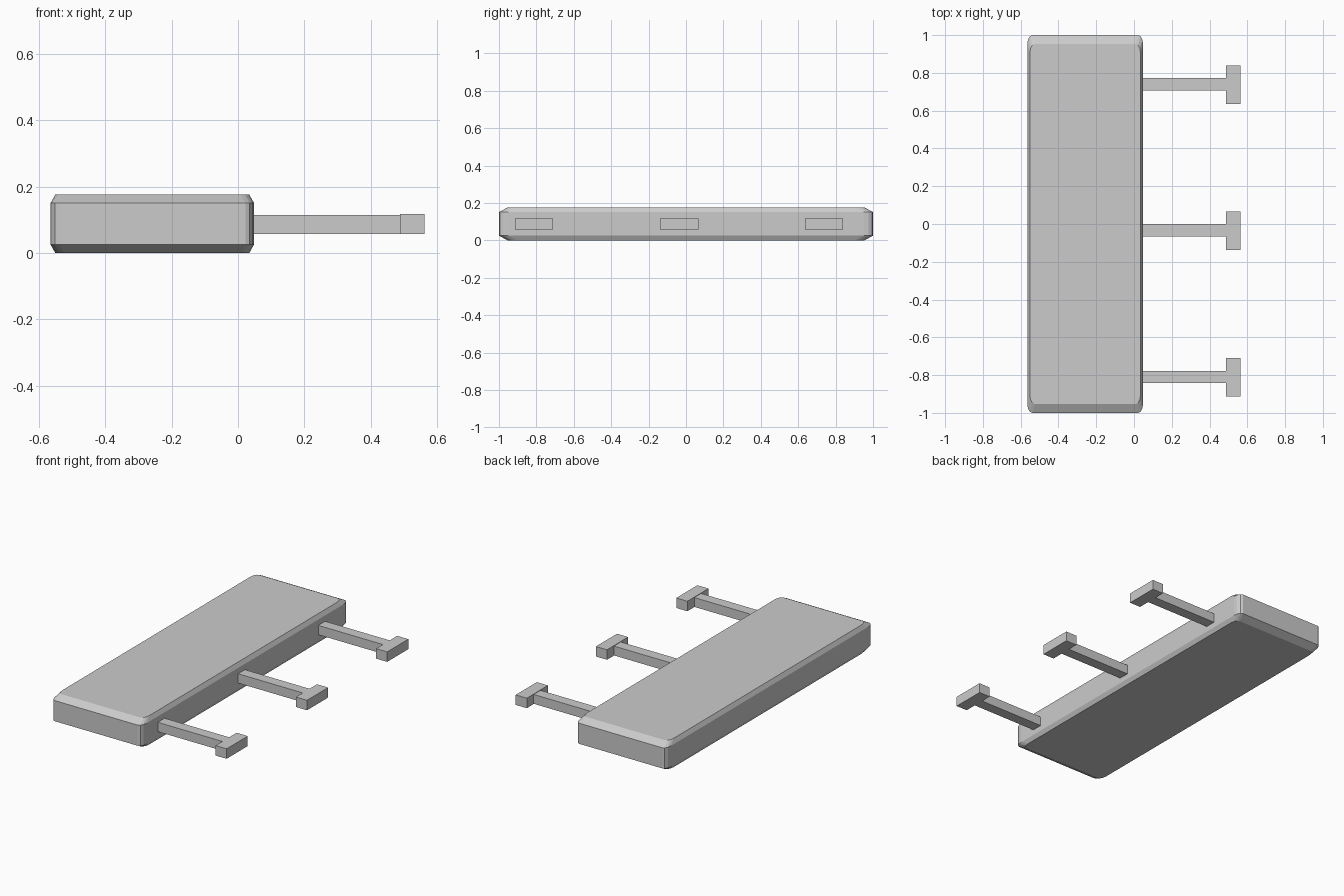
import bpy, bmesh, math

if "Cube" in bpy.data.objects:
    bpy.data.objects.remove(bpy.data.objects["Cube"])

CX, HX, HY, H = -0.2585, 0.3065, 1.0, 0.176


def finish(name, bm):
    bmesh.ops.recalc_face_normals(bm, faces=bm.faces)
    mesh = bpy.data.meshes.new(name)
    bm.to_mesh(mesh)
    bm.free()
    obj = bpy.data.objects.new(name, mesh)
    bpy.context.collection.objects.link(obj)


def outline(hx, hy, rx, ry, steps=3):
    """Rectangle with rounded (elliptical) corners."""
    pts = []
    for k, (sx, sy) in enumerate([(1, 1), (-1, 1), (-1, -1), (1, -1)]):
        for i in range(steps + 1):
            a = math.radians(90 * (k + i / steps))
            pts.append((CX + sx * (hx - rx) + rx * math.cos(a),
                        sy * (hy - ry) + ry * math.sin(a)))
    return pts


def box(name, x0, x1, y0, y1, z0, z1):
    bm = bmesh.new()
    bmesh.ops.create_cube(bm, size=1)
    bmesh.ops.scale(bm, vec=(x1 - x0, y1 - y0, z1 - z0), verts=bm.verts)
    bmesh.ops.translate(bm, vec=((x0 + x1) / 2, (y0 + y1) / 2, (z0 + z1) / 2), verts=bm.verts)
    finish(name, bm)


# Slab body with chamfered top and bottom rims
bm = bmesh.new()
rings = []
for z, ix, iy in [(0, 0.014, 0.046), (0.025, 0, 0), (H - 0.025, 0, 0), (H, 0.014, 0.046)]:
    pts = outline(HX - ix, HY - iy, 0.026, 0.048)
    rings.append([bm.verts.new((x, y, z)) for x, y in pts])
n = len(rings[0])
for a, b in zip(rings, rings[1:]):
    for i in range(n):
        j = (i + 1) % n
        bm.faces.new((a[i], a[j], b[j], b[i]))
bm.faces.new(rings[0])
bm.faces.new(rings[-1])
finish("slab_body", bm)

# Three T-shaped pegs along one long side
for label, y in [("back", 0.738), ("middle", -0.036), ("front", -0.812)]:
    box(label + "_peg_stem", 0.04, 0.488, y - 0.031, y + 0.035, 0.058, 0.115)
    box(label + "_peg_head", 0.488, 0.563, y - 0.102, y + 0.102, 0.057, 0.118)
